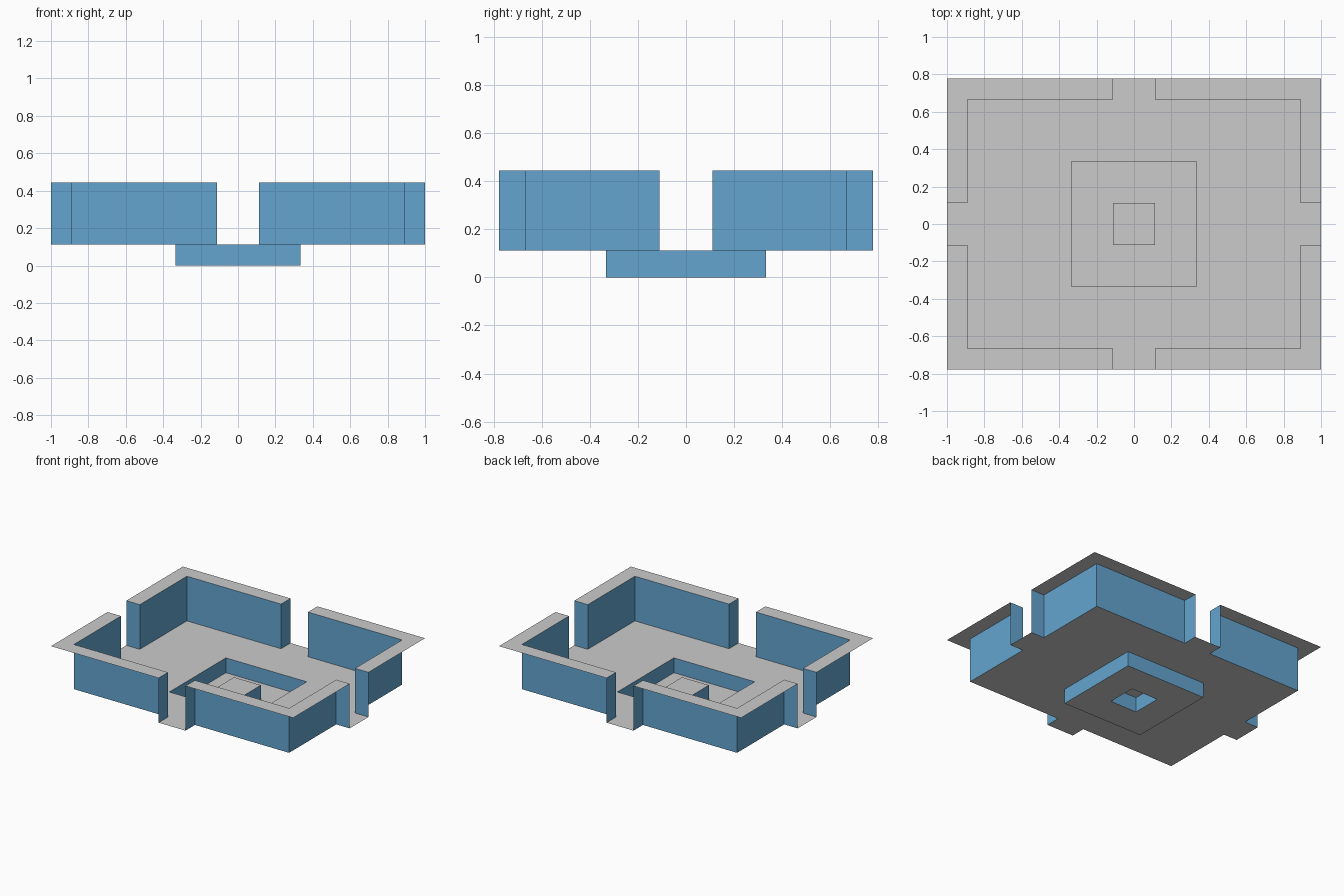
import bpy

cube = bpy.data.objects.get("Cube")
if cube:
    bpy.data.objects.remove(cube, do_unlink=True)

U = 1 / 9                     # one grid step of the layout
PIT, FLOOR, RIM = 0, 1, 4     # levels, in steps


def material(name, rgb):
    mat = bpy.data.materials.new(name)
    mat.use_nodes = True
    colour = (*rgb, 1)
    mat.diffuse_color = colour
    mat.node_tree.nodes["Principled BSDF"].inputs["Base Color"].default_value = colour
    return mat


grey = material("light grey", (0.6, 0.6, 0.6))
blue = material("wall blue", (0.127, 0.376, 0.63))


def quarter(name, verts, faces, mat):
    """One quarter of a part, mirrored across x and y."""
    mesh = bpy.data.meshes.new(name)
    mesh.from_pydata([(x * U, y * U, z * U) for x, y, z in verts], [], faces)
    mesh.materials.append(mat)
    obj = bpy.data.objects.new(name, mesh)
    bpy.context.collection.objects.link(obj)
    mirror = obj.modifiers.new("Mirror", 'MIRROR')
    mirror.use_axis = (True, True, False)


def sheet(name, outline, z):
    """Flat surface facing up."""
    quarter(name, [(x, y, z) for x, y in outline], [range(len(outline))], grey)


def wall(name, path, low, high):
    """Upright surface along a path, facing to the path's right."""
    n = len(path)
    verts = [(x, y, z) for z in (low, high) for x, y in path]
    quarter(name, verts, [(i, i + 1, n + i + 1, n + i) for i in range(n - 1)], blue)


# Corner walls, running around the four gateways
corner = [(1, 7), (1, 6), (8, 6), (8, 1), (9, 1)]
wall("corner_walls", corner, FLOOR, RIM)

# Flat rim outside the corner walls
sheet("rim", [(9, 7)] + corner, RIM)

# Main floor, reaching out through the gateways
sheet("main_floor", [(3, 0), (9, 0)] + corner[::-1] + [(0, 7), (0, 3), (3, 3)], FLOOR)

# Sunken pit
wall("pit_walls", [(0, 3), (3, 3), (3, 0)], PIT, FLOOR)
sheet("pit_floor", [(1, 0), (3, 0), (3, 3), (0, 3), (0, 1), (1, 1)], PIT)

# Block in the middle of the pit
wall("block_sides", [(1, 0), (1, 1), (0, 1)], PIT, FLOOR)
sheet("block_top", [(0, 0), (1, 0), (1, 1), (0, 1)], FLOOR)
